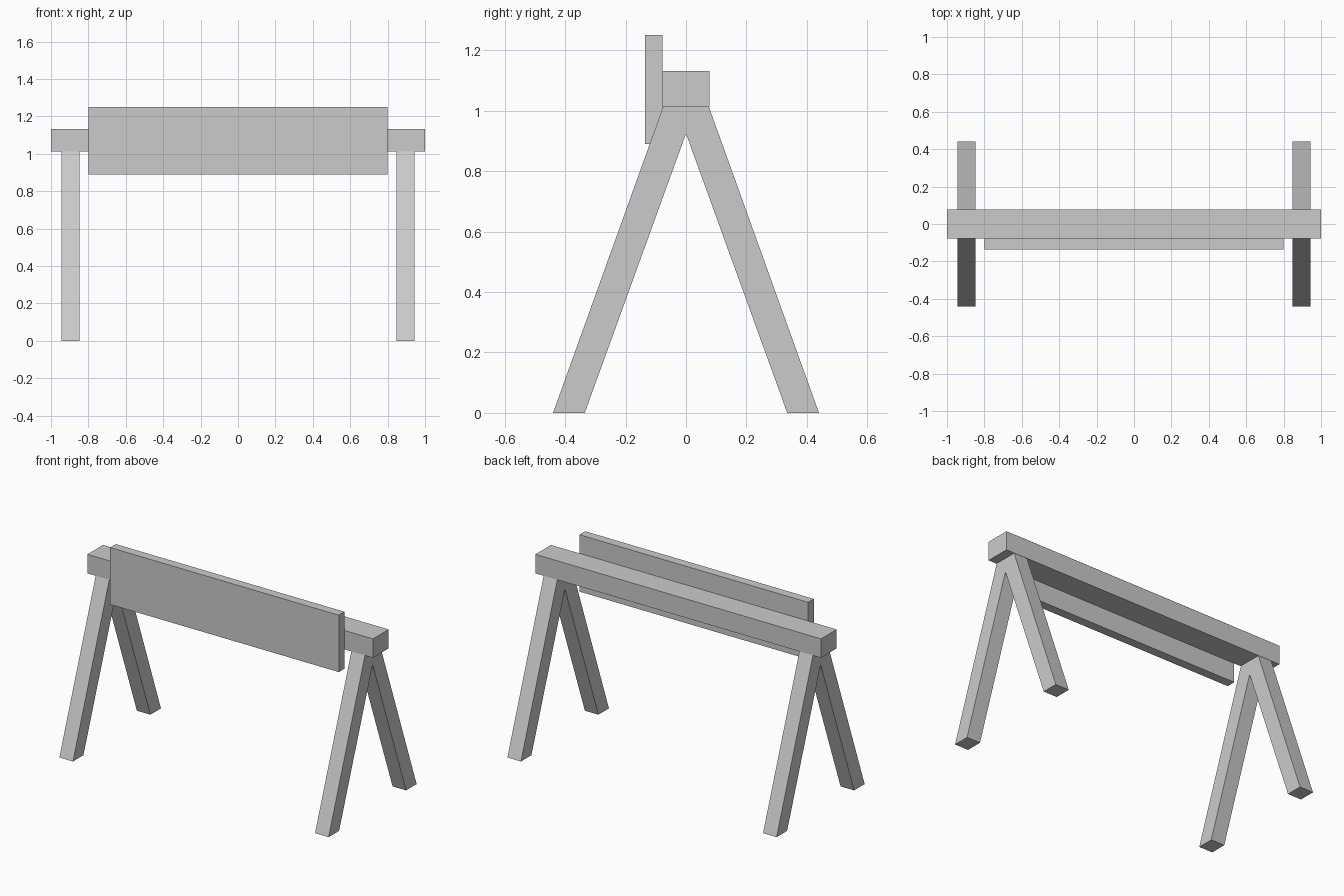
import bpy
import bmesh

default = bpy.data.objects.get("Cube")
if default:
    bpy.data.objects.remove(default, do_unlink=True)

# Single plain grey
grey = bpy.data.materials.new("plain grey")
grey.use_nodes = True
colour = (0.6, 0.6, 0.6, 1)
grey.diffuse_color = colour
grey.node_tree.nodes["Principled BSDF"].inputs["Base Color"].default_value = colour


def extrude_profile(name, profile, x0, x1):
    """Extrude a (y, z) outline along x, from x0 to x1."""
    bm = bmesh.new()
    face = bm.faces.new([bm.verts.new((x0, y, z)) for y, z in profile])
    result = bmesh.ops.extrude_face_region(bm, geom=[face])
    moved = [v for v in result["geom"] if isinstance(v, bmesh.types.BMVert)]
    bmesh.ops.translate(bm, verts=moved, vec=(x1 - x0, 0, 0))
    bmesh.ops.recalc_face_normals(bm, faces=bm.faces)
    mesh = bpy.data.meshes.new(name)
    bm.to_mesh(mesh)
    bm.free()
    mesh.materials.append(grey)
    obj = bpy.data.objects.new(name, mesh)
    bpy.context.collection.objects.link(obj)
    return obj


def rectangle(y0, y1, z0, z1):
    return [(y0, z0), (y1, z0), (y1, z1), (y0, z1)]


# Top rail and the board fixed to its front
extrude_profile("top_rail", rectangle(-0.078, 0.078, 1.012, 1.132), -1, 1)
extrude_profile("front_board", rectangle(-0.135, -0.078, 0.89, 1.25), -0.8, 0.8)

# Splayed leg pairs: mirror half of the A-shaped outline in y
half = [(0.335, 0), (0.44, 0), (0.076, 1.012)]
a_frame = [(0, 0.924)] + half + [(-y, z) for y, z in reversed(half)]
for side, centre in (("left", 0.895), ("right", -0.895)):
    extrude_profile(side + "_leg_pair", a_frame, centre - 0.0475, centre + 0.0475)
